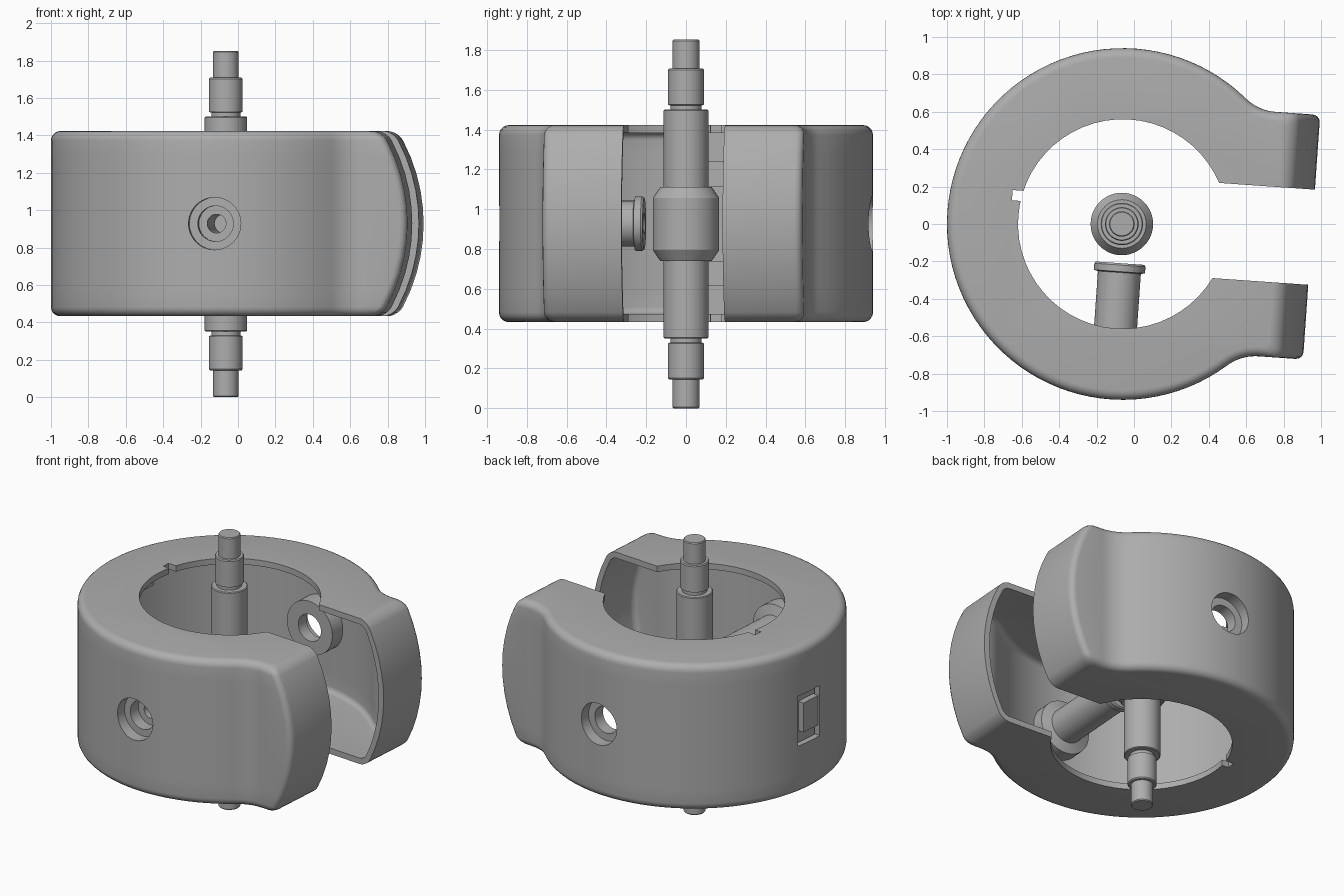
import bpy, bmesh
from math import sin, cos, pi, sqrt, atan2, radians
from mathutils import Matrix

if "Cube" in bpy.data.objects:
    bpy.data.objects.remove(bpy.data.objects["Cube"])

grey = bpy.data.materials.new("mid_grey")
grey.use_nodes = True
COLOUR = (0.42, 0.42, 0.42, 1)
grey.diffuse_color = COLOUR
grey.node_tree.nodes["Principled BSDF"].inputs["Base Color"].default_value = COLOUR

MID_Z = 0.928
CLAMP = Matrix.Translation((-0.06, 0, MID_Z)) @ Matrix.Rotation(radians(-4), 4, 'Z')
RING, ARM, TIP, BORE, GAP = 0.94, 0.655, 1.012, 0.56, 0.255
HALF, WALL = 0.495, 0.04


def finish(name, bm, matrix=CLAMP):
    bmesh.ops.recalc_face_normals(bm, faces=bm.faces)
    mesh = bpy.data.meshes.new(name)
    bm.to_mesh(mesh)
    bm.free()
    mesh.materials.append(grey)
    obj = bpy.data.objects.new(name, mesh)
    bpy.context.collection.objects.link(obj)
    obj.matrix_world = matrix
    return obj


def select(obj):
    bpy.ops.object.select_all(action='DESELECT')
    obj.select_set(True)
    bpy.context.view_layer.objects.active = obj


def smooth(obj):
    select(obj)
    bpy.ops.object.shade_smooth_by_angle(angle=radians(32))


def cut(obj, cutter):
    mod = obj.modifiers.new("cut", 'BOOLEAN')
    mod.operation, mod.solver, mod.object = 'DIFFERENCE', 'EXACT', cutter
    bpy.context.view_layer.update()
    select(obj)
    bpy.ops.object.modifier_apply(modifier=mod.name)
    bpy.data.objects.remove(cutter)


def loft(name, loops):
    bm = bmesh.new()
    rows = [[bm.verts.new(p) for p in loop] for loop in loops]
    n = len(rows[0])
    for a, b in zip(rows, rows[1:]):
        for i in range(n):
            bm.faces.new((a[i], a[(i + 1) % n], b[(i + 1) % n], b[i]))
    bm.faces.new(rows[0])
    bm.faces.new(rows[-1])
    return finish(name, bm)


def box(name, x, y, z):
    return loft(name, [[(x[0], y[0], h), (x[1], y[0], h), (x[1], y[1], h), (x[0], y[1], h)]
                       for h in z])


def lathe(name, profile, matrix, closed=False, segments=48):
    """Spin (radius, height) pairs about z."""
    bm = bmesh.new()
    verts = [bm.verts.new((r, 0, z)) for r, z in profile]
    pairs = list(zip(verts, verts[1:])) + ([(verts[-1], verts[0])] if closed else [])
    edges = [bm.edges.new(p) for p in pairs]
    bmesh.ops.spin(bm, geom=verts + edges, axis=(0, 0, 1), cent=(0, 0, 0),
                   angle=2 * pi, steps=segments, use_duplicate=False)
    bmesh.ops.remove_doubles(bm, verts=bm.verts, dist=1e-4)
    return finish(name, bm, matrix)


def arc(cx, cy, r, a0, a1, n):
    return [(cx + r * cos(a0 + (a1 - a0) * i / n), cy + r * sin(a0 + (a1 - a0) * i / n))
            for i in range(n + 1)]


def outline(inset, z):
    """Ring with two parallel arms, joined by concave fillets."""
    f, c = 0.25, 0.04
    fy = ARM + f
    fx = sqrt((RING + f) ** 2 - fy ** 2)
    lean = atan2(fy, fx)
    curve = 0.95
    tip = TIP - curve + sqrt(curve ** 2 - z ** 2) - inset
    half = arc(tip - c, ARM - inset - c, c, 0, pi / 2, 4)
    half += arc(fx, fy, f + inset, 1.5 * pi, pi + lean, 8)
    half += arc(0, 0, RING - inset, lean, pi, 36)[1:]
    return [(x, y, z) for x, y in half + [(x, -y) for x, y in half[-2::-1]]]


def body(name, inset, radius):
    h = HALF - inset
    lower = [(radius * (1 - sin(t)), -h + radius * (1 - cos(t)))
             for t in [i * pi / 10 for i in range(6)]]
    lower += [(0, (radius - h) * k / 5) for k in (4, 3, 2, 1)]
    levels = lower + [(0, 0)] + [(d, -z) for d, z in reversed(lower)]
    return loft(name, [outline(inset + d, z) for d, z in levels])


# Hollow clamp shell, open towards the bore and the gap
shell = body("clamp_shell", 0, 0.05)
cut(shell, body("cavity", WALL, 0.035))
start = atan2(GAP, sqrt(BORE ** 2 - GAP ** 2))
keyhole = [(1.3, -GAP), (1.3, GAP)] + arc(0, 0, BORE, start, 2 * pi - start, 48)
cut(shell, loft("keyhole", [[(x, y, z) for x, y in keyhole] for z in (-0.7, 0.7)]))

# Screw holes front and back, latch window and small bore notch
BACK = CLAMP @ Matrix.Rotation(-pi / 2, 4, 'X')
FRONT = CLAMP @ Matrix.Rotation(pi / 2, 4, 'X')
for side in (FRONT, BACK):
    cut(shell, lathe("hole", [(0, 0.7), (0.14, 0.7), (0.14, 1.1), (0, 1.1)], side))
cut(shell, box("window", (-1.1, -0.8), (-0.075, 0.135), (-0.17, 0.17)))
cut(shell, box("notch", (-0.6, -0.5), (0.085, 0.14), (-0.7, 0.7)))
smooth(shell)

# Screw bosses: short one at the back, long flanged one at the front
smooth(lathe("back_boss", [(0.14, 0.925), (0.14, 0.86), (0.09, 0.86), (0.09, 0.78),
                           (0.18, 0.78), (0.18, 0.91)], BACK, True))
smooth(lathe("front_boss", [(0.14, 0.925), (0.14, 0.86), (0.095, 0.86), (0.095, 0.78),
                            (0.05, 0.78), (0.05, 0.21), (0.13, 0.21), (0.137, 0.22),
                            (0.137, 0.255), (0.115, 0.26), (0.115, 0.78), (0.18, 0.8),
                            (0.18, 0.91)], FRONT, True))

# Latch behind the window: backing plate, tongue and two inner ribs
box("latch_plate", (-0.885, -0.86), (-0.1, 0.16), (-0.19, 0.19))
box("latch_tongue", (-0.925, -0.88), (-0.075, 0.07), (-0.1, 0.1))
for name, s in (("upper_rib", 1), ("lower_rib", -1)):
    box(name, (-0.9, -0.72), (0.06, 0.14), sorted((s * 0.31, s * 0.46)))

# Stepped centre rod with a thick collar, symmetric about its middle
half_rod = [(0.167, 0.13), (0.13, 0.185), (0.113, 0.185), (0.113, 0.57), (0.108, 0.575),
            (0.078, 0.575), (0.078, 0.595), (0.09, 0.6), (0.09, 0.775), (0.085, 0.782),
            (0.068, 0.782), (0.068, 0.92), (0.063, 0.926), (0, 0.926)]
rod = [(r, -z) for r, z in reversed(half_rod)] + half_rod
smooth(lathe("centre_rod", rod, Matrix.Translation((-0.065, 0, 0.926))))
